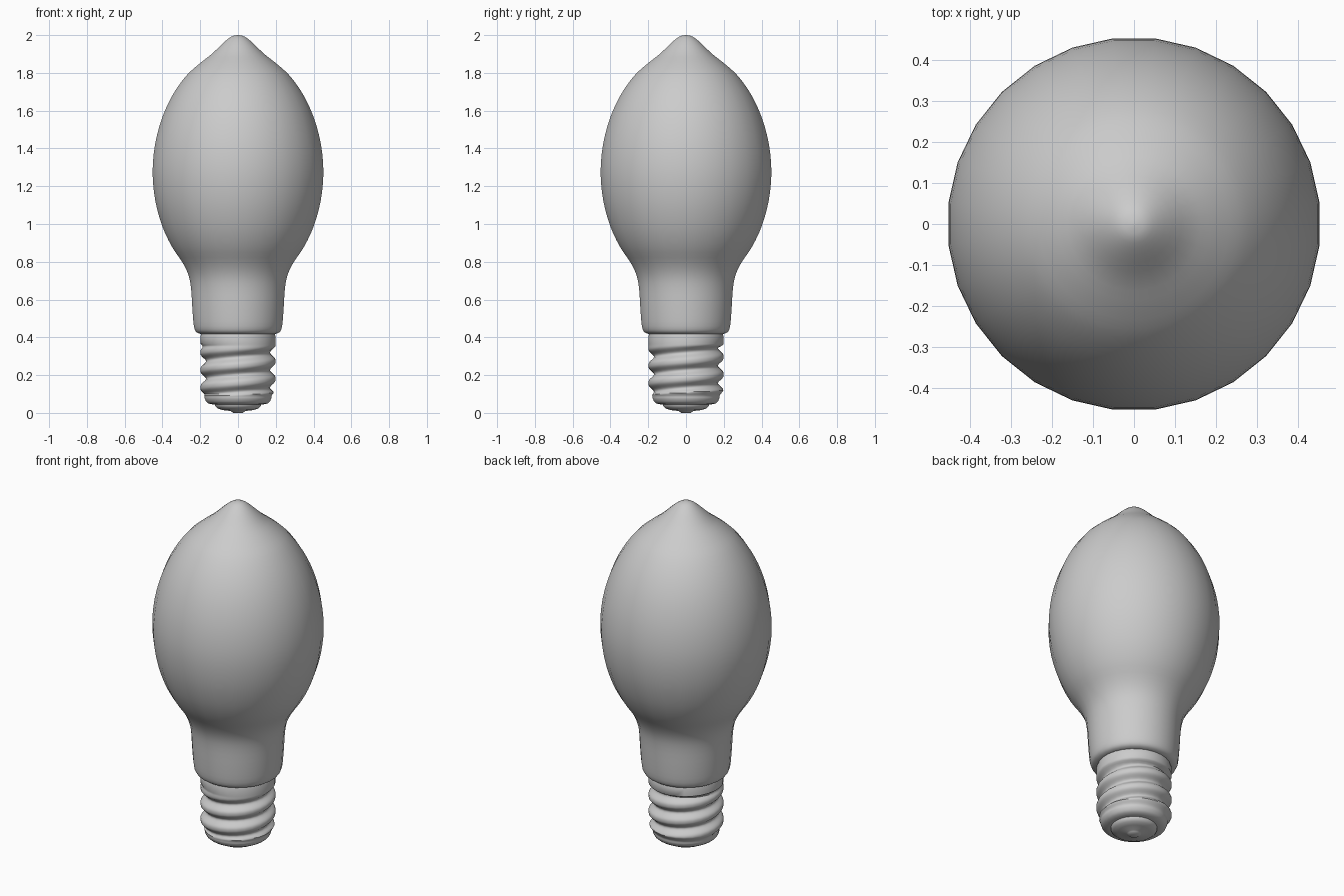
import bpy, bmesh
from math import sin, cos, pi, tau, radians

cube = bpy.data.objects.get("Cube")
if cube:
    bpy.data.objects.remove(cube, do_unlink=True)

SIDES = 28

grey = bpy.data.materials.new("light_grey")
grey.use_nodes = True
grey.diffuse_color = (0.6, 0.6, 0.6, 1)
grey.node_tree.nodes["Principled BSDF"].inputs["Base Color"].default_value = (0.6, 0.6, 0.6, 1)


def lathe(name, rows, sharp=40):
    """Skin rings of (radius function of angle, height), bottom to top, and cap both ends."""
    bm = bmesh.new()
    rings = []
    for radius, z in rows:
        ring = []
        for i in range(SIDES):
            a = tau * (i + 0.5) / SIDES
            r = radius(a)
            ring.append(bm.verts.new((r * cos(a), r * sin(a), z)))
        rings.append(ring)
    for low, high in zip(rings, rings[1:]):
        for i in range(SIDES):
            j = (i + 1) % SIDES
            bm.faces.new((low[i], low[j], high[j], high[i]))
    bm.faces.new(rings[0][::-1])
    bm.faces.new(rings[-1])
    mesh = bpy.data.meshes.new(name)
    bm.to_mesh(mesh)
    bm.free()
    mesh.materials.append(grey)
    obj = bpy.data.objects.new(name, mesh)
    bpy.context.collection.objects.link(obj)
    bpy.ops.object.select_all(action="DESELECT")
    obj.select_set(True)
    bpy.context.view_layer.objects.active = obj
    bpy.ops.object.shade_smooth_by_angle(angle=radians(sharp))
    return obj


def plain(profile):
    return [((lambda a, r=r: r), z) for r, z in profile]


def smooth(points, steps=3):
    """Catmull-Rom curve through the profile points."""
    ext = [points[0]] + points + [points[-1]]
    out = []
    for p0, p1, p2, p3 in zip(ext, ext[1:], ext[2:], ext[3:]):
        for s in range(steps):
            t = s / steps
            out.append(tuple(
                0.5 * (2 * b + (c - a) * t + (2 * a - 5 * b + 4 * c - d) * t ** 2
                       + (3 * b - a - 3 * c + d) * t ** 3)
                for a, b, c, d in zip(p0, p1, p2, p3)))
    return out + [points[-1]]


# Glass envelope with a pointed tip
glass = [(0.20, 0.418), (0.222, 0.428), (0.235, 0.46), (0.243, 0.55), (0.25, 0.66),
         (0.264, 0.73), (0.295, 0.795), (0.352, 0.88), (0.402, 0.985), (0.44, 1.12),
         (0.455, 1.27), (0.442, 1.42), (0.405, 1.56), (0.35, 1.68), (0.28, 1.78),
         (0.21, 1.845), (0.14, 1.9), (0.075, 1.962), (0.035, 1.992), (0.004, 2.0)]
lathe("glass_bulb", plain(smooth(glass)), 60)

# Screw shell: helical groove that fades out at both ends
PITCH, TOP, BOTTOM = 0.093, 0.365, 0.08


def thread(z):
    def radius(a):
        fade = max(0, min(1, (TOP - z) / 0.02, (z - BOTTOM) / 0.02))
        taper = 0.022 * max(0, min(1, (0.12 - z) / 0.03))
        wave = 0.5 + 0.5 * cos(tau * (z - 0.32) / PITCH - a)
        return 0.2 - max(taper, 0.03 * fade * wave ** 1.5)
    return radius


ROWS = 44
shell = plain([(0.135, 0.045), (0.158, 0.05), (0.17, 0.06), (0.177, 0.075)])
shell += [(thread(z), z) for z in
          (BOTTOM + (TOP - BOTTOM) * k / ROWS for k in range(ROWS + 1))]
shell += plain([(0.2, 0.405), (0.195, 0.42)])
lathe("screw_shell", shell, 50)

# Stepped contact under the base
lathe("base_contact", plain([(0.025, 0.0), (0.034, 0.006), (0.04, 0.01), (0.085, 0.015),
                             (0.108, 0.024), (0.122, 0.036), (0.124, 0.05)]), 50)
